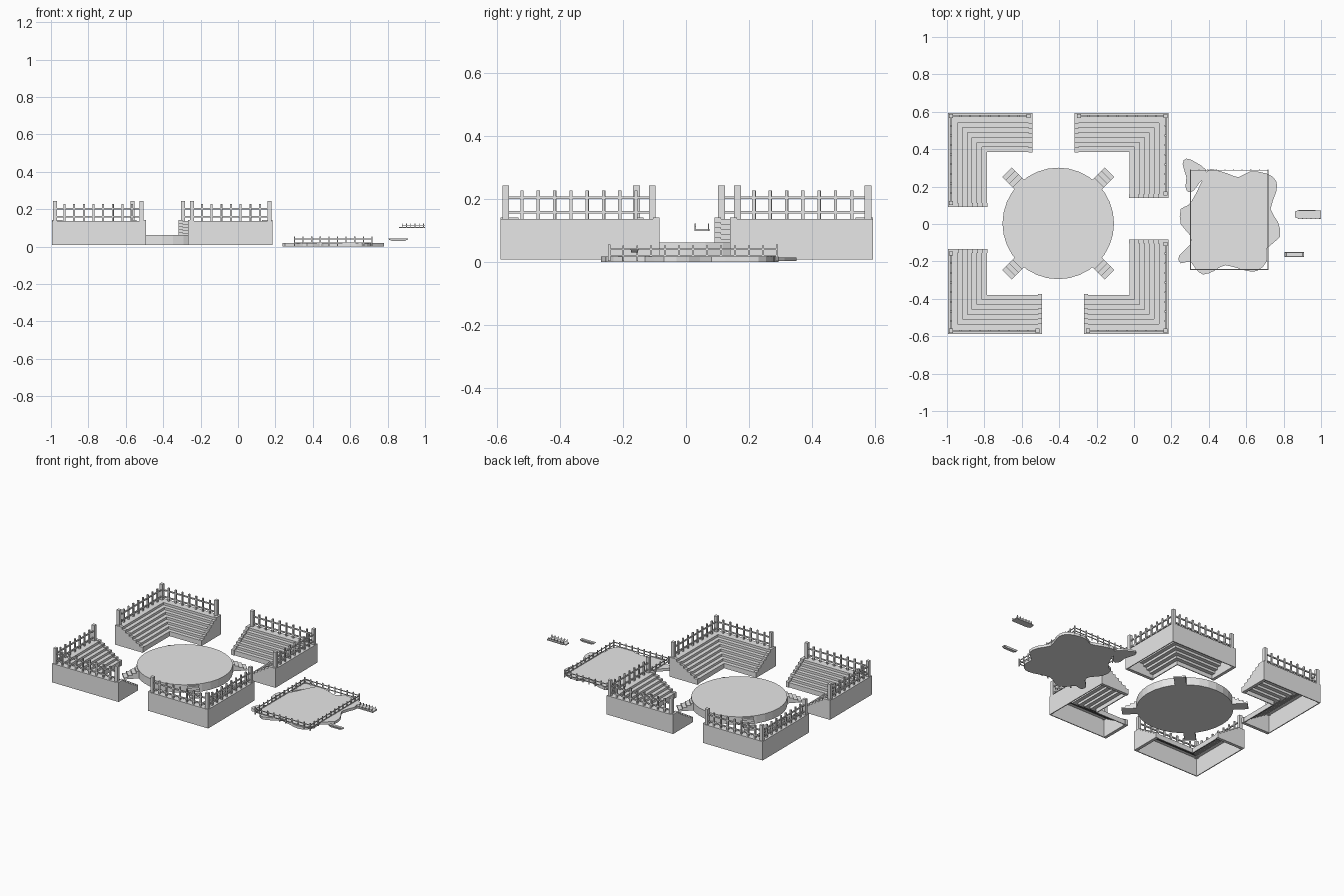
import bpy, bmesh, math
from mathutils import Matrix, Vector

cube = bpy.data.objects.get("Cube")
if cube:
    bpy.data.objects.remove(cube)

grey = bpy.data.materials.new("plain_grey")
grey.use_nodes = True
grey.diffuse_color = (0.8, 0.8, 0.8, 1)
grey.node_tree.nodes["Principled BSDF"].inputs["Base Color"].default_value = (0.8, 0.8, 0.8, 1)

ARENA = Vector((-0.405, 0.003, 0))


def finish(name, bm, matrix=Matrix()):
    bmesh.ops.recalc_face_normals(bm, faces=bm.faces)
    mesh = bpy.data.meshes.new(name)
    bm.to_mesh(mesh)
    bm.free()
    mesh.materials.append(grey)
    ob = bpy.data.objects.new(name, mesh)
    ob.matrix_world = matrix
    bpy.context.collection.objects.link(ob)
    return ob


def box(bm, lo, hi):
    lo, hi = Vector(lo), Vector(hi)
    m = Matrix.Translation((lo + hi) / 2) @ Matrix.Diagonal((*(hi - lo), 1))
    return bmesh.ops.create_cube(bm, size=1, matrix=m)["verts"]


def post(bm, x, y, z0, z1, w):
    box(bm, (x - w / 2, y - w / 2, z0), (x + w / 2, y + w / 2, z1))


def bar(bm, a, b, z, w, h):
    """Horizontal rail along x or y between two plan points."""
    x0, x1 = sorted((a[0], b[0]))
    y0, y1 = sorted((a[1], b[1]))
    box(bm, (x0 - w / 2, y0 - w / 2, z - h / 2), (x1 + w / 2, y1 + w / 2, z + h / 2))


def sweep(bm, rings):
    """Skin equal closed rings and cap both ends."""
    rows = [[bm.verts.new(p) for p in ring] for ring in rings]
    n = len(rows[0])
    for r, s in zip(rows, rows[1:]):
        for i in range(n):
            j = (i + 1) % n
            bm.faces.new((r[i], r[j], s[j], s[i]))
    bm.faces.new(rows[0])
    bm.faces.new(rows[-1])


def fence(bm, a, b, count, z0, z1, w):
    a, b = Vector(a), Vector(b)
    for i in range(1, count):
        p = a.lerp(b, i / count)
        post(bm, p.x, p.y, z0, z1, w)


# Stepped terrace profile: (distance from outer wall, height)
FLOOR, TOP, DEPTH, LANDING = 0.008, 0.137, 0.208, 0.052
STEPS, RISE, T = 6, 0.016, 0.006
tread = (DEPTH - LANDING) / STEPS
outline = [(0, FLOOR), (0, TOP)]
for i in range(STEPS):
    d, z = LANDING + i * tread, TOP - i * RISE
    outline += [(d, z), (d, z - RISE)]
outline += [(DEPTH, outline[-1][1]), (DEPTH, FLOOR)]
inner = [(d + T if d == 0 else d - T, z if z == FLOOR else z - T) for d, z in outline]
shell = outline + inner[::-1]
panel = [(d + (0.004 if d else 0), z + (0.004 if z > FLOOR else 0)) for d, z in outline]

OUT, LONG_END, SHORT_END = 0.59, 0.09, -0.14
corner = (-OUT + 0.016, OUT - 0.016)
long_post = (corner[0], LONG_END + 0.02)
short_post = (SHORT_END - 0.02, corner[1])

for k, side in enumerate(("back_right", "back_left", "front_left", "front_right")):
    place = Matrix.Translation(ARENA) @ Matrix.Rotation(-k * math.pi / 2, 4, "Z")

    # Hollow L-shaped seating
    bm = bmesh.new()
    sweep(bm, [[(d - OUT, LONG_END, z) for d, z in shell],
               [(d - OUT, OUT - d, z) for d, z in shell],
               [(SHORT_END, OUT - d, z) for d, z in shell]])
    finish("terrace_" + side, bm, place)

    # Stepped panels closing both ends
    bm = bmesh.new()
    sweep(bm, [[(d - OUT, y, z) for d, z in panel] for y in (LONG_END - 0.003, LONG_END + 0.018)])
    sweep(bm, [[(x, OUT - d, z) for d, z in panel] for x in (SHORT_END + 0.003, SHORT_END - 0.018)])
    finish("end_panels_" + side, bm, place)

    # Railing on the outer wall
    bm = bmesh.new()
    for p in (corner, long_post, short_post):
        post(bm, *p, TOP - 0.01, 0.243, 0.022)
    for end, count in ((long_post, 9), (short_post, 8)):
        for z in (0.158, 0.203):
            bar(bm, corner, end, z, 0.008, 0.008)
        fence(bm, corner, end, count, TOP, 0.227, 0.01)
    finish("railing_" + side, bm, place)

# Round stage
bm = bmesh.new()
bmesh.ops.create_cone(bm, cap_ends=True, segments=32, radius1=0.298, radius2=0.298, depth=0.054,
                      matrix=Matrix.Translation((0, 0, 0.035)))
finish("stage", bm, Matrix.Translation(ARENA))

# Short stairs on the stage diagonals
for k in range(4):
    bm = bmesh.new()
    prof = [(0.28, FLOOR), (0.28, 0.055)]
    for i in range(4):
        r = 0.31 + i * 0.026
        prof += [(r, 0.055 - i * 0.012), (r, 0.043 - i * 0.012)]
    prof[-1] = (prof[-1][0], FLOOR)
    sweep(bm, [[(r, y, z) for r, z in prof] for y in (-0.036, 0.036)])
    turn = Matrix.Rotation(math.pi / 4 + k * math.pi / 2, 4, "Z")
    finish("stage_stairs", bm, Matrix.Translation(ARENA) @ turn)


def plate(name, pts, z0, z1):
    """Closed smooth outline through plan points, given thickness."""
    bm = bmesh.new()
    ring, n = [], len(pts)
    for i in range(n):
        a, b, c, d = (Vector(pts[(i + j) % n]) for j in (-1, 0, 1, 2))
        for t in (0, 0.5):
            p = b + (c - a) * t / 2 + (2 * a - 5 * b + 4 * c - d) * t * t / 2 \
                + (3 * b - a - 3 * c + d) * t ** 3 / 2
            ring.append(p / 100)
    sweep(bm, [[(p.x, p.y, z) for p in ring] for z in (z0, z1)])
    finish(name, bm)


# Irregular pool and its small lobe (plan points in hundredths)
plate("pool", [(39, 28), (43, 29), (50, 27), (56, 25), (62, 28), (71, 27), (76, 23), (76, 17),
               (73, 8), (77, 1), (78, -7), (71, -13), (71, -20), (66, -25), (60, -25), (49, -22),
               (43, -25), (37, -27), (33, -24), (30, -20), (25, -21), (24, -17), (30, -11),
               (30, -6), (25, 0), (25, 8), (29, 10), (33, 16)], 0, 0.018)
plate("pool_lobe", [(26, 32), (28, 35), (33, 33), (38.5, 29), (38, 25), (35, 22), (32, 18),
                    (29, 17), (27.5, 20), (28, 25)], 0.003, 0.014)

# Low fence around the pool
bm = bmesh.new()
x0, x1, y0, y1 = 0.302, 0.716, -0.243, 0.288
ends = [(x0, y0), (x1, y0), (x1, y1), (x0, y1)]
for i, a in enumerate(ends):
    b = ends[(i + 1) % 4]
    post(bm, *a, 0.004, 0.055, 0.007)
    fence(bm, a, b, 12 if i % 2 else 9, 0.004, 0.053, 0.006)
    for z in (0.02, 0.041):
        bar(bm, a, b, z, 0.004, 0.005)
finish("pool_fence", bm)

# Small floating footbridge with side stakes
bm = bmesh.new()
sweep(bm, [[(0.86, 0.035, z), (0.885, 0.027, z), (1.0, 0.027, z),
            (1.0, 0.073, z), (0.885, 0.075, z), (0.86, 0.067, z)] for z in (0.098, 0.105)])
for y in (0.029, 0.071):
    fence(bm, (0.855, y), (1.015, y), 7, 0.1, 0.122, 0.004)
    bar(bm, (0.878, y), (0.998, y), 0.113, 0.002, 0.002)
finish("footbridge", bm)

# Small open boat with a tapered hull
bm = bmesh.new()
box(bm, (0.805, -0.176, 0.03), (0.91, -0.15, 0.042))
for v in bm.verts:
    if v.co.z < 0.036:
        v.co.x = 0.8575 + (v.co.x - 0.8575) * 0.7
        v.co.y = -0.163 + (v.co.y + 0.163) * 0.8
bm.normal_update()
deck = [f for f in bm.faces if f.normal.z > 0.9]
bmesh.ops.inset_region(bm, faces=deck, thickness=0.005)
for v in deck[0].verts:
    v.co.z -= 0.007
finish("boat", bm)
